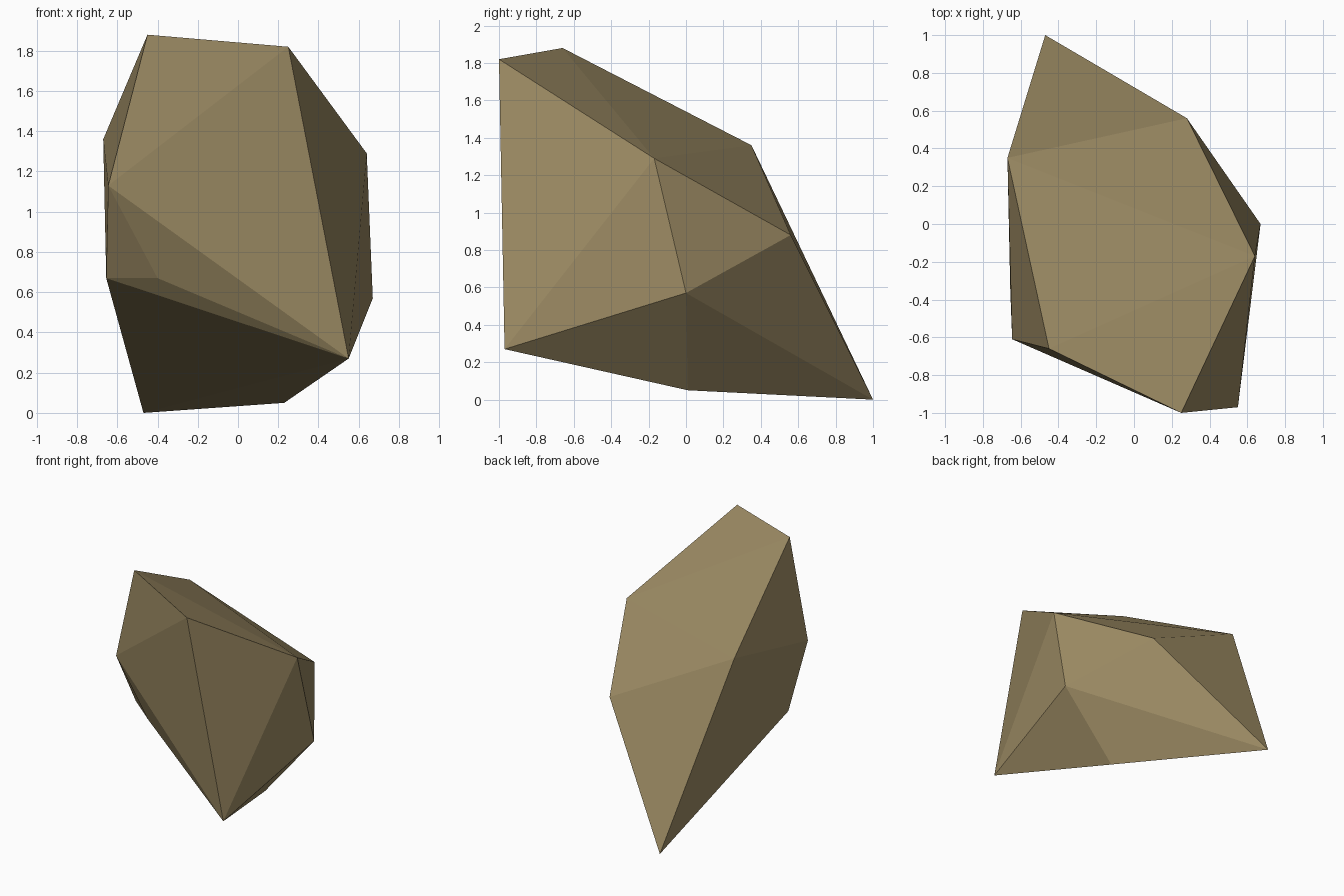
import bpy, bmesh

if "Cube" in bpy.data.objects:
    bpy.data.objects.remove(bpy.data.objects["Cube"])

# Corner points of the faceted boulder
corners = [
    (-0.45, -0.66, 1.88), (0.25, -1.00, 1.82),    # top ridge
    (-0.67, 0.35, 1.36), (0.64, -0.17, 1.29),     # shoulders
    (-0.645, -0.61, 1.13), (0.28, 0.56, 0.88),
    (-0.655, -0.35, 0.67), (-0.40, -0.56, 0.67),  # waist
    (0.67, 0.00, 0.57), (0.55, -0.97, 0.27),
    (0.23, 0.01, 0.05), (-0.47, 1.00, 0.00),      # foot
]

# Boulder: convex hull with flat facets
bm = bmesh.new()
for c in corners:
    bm.verts.new(c)
bmesh.ops.convex_hull(bm, input=bm.verts)
bmesh.ops.recalc_face_normals(bm, faces=bm.faces)
mesh = bpy.data.meshes.new("boulder")
bm.to_mesh(mesh)
bm.free()

# Single sandy stone colour
stone = bpy.data.materials.new("sandy stone")
stone.diffuse_color = (0.33, 0.255, 0.125, 1)
stone.use_nodes = True
stone.node_tree.nodes["Principled BSDF"].inputs["Base Color"].default_value = stone.diffuse_color
mesh.materials.append(stone)

boulder = bpy.data.objects.new("boulder", mesh)
bpy.context.collection.objects.link(boulder)
